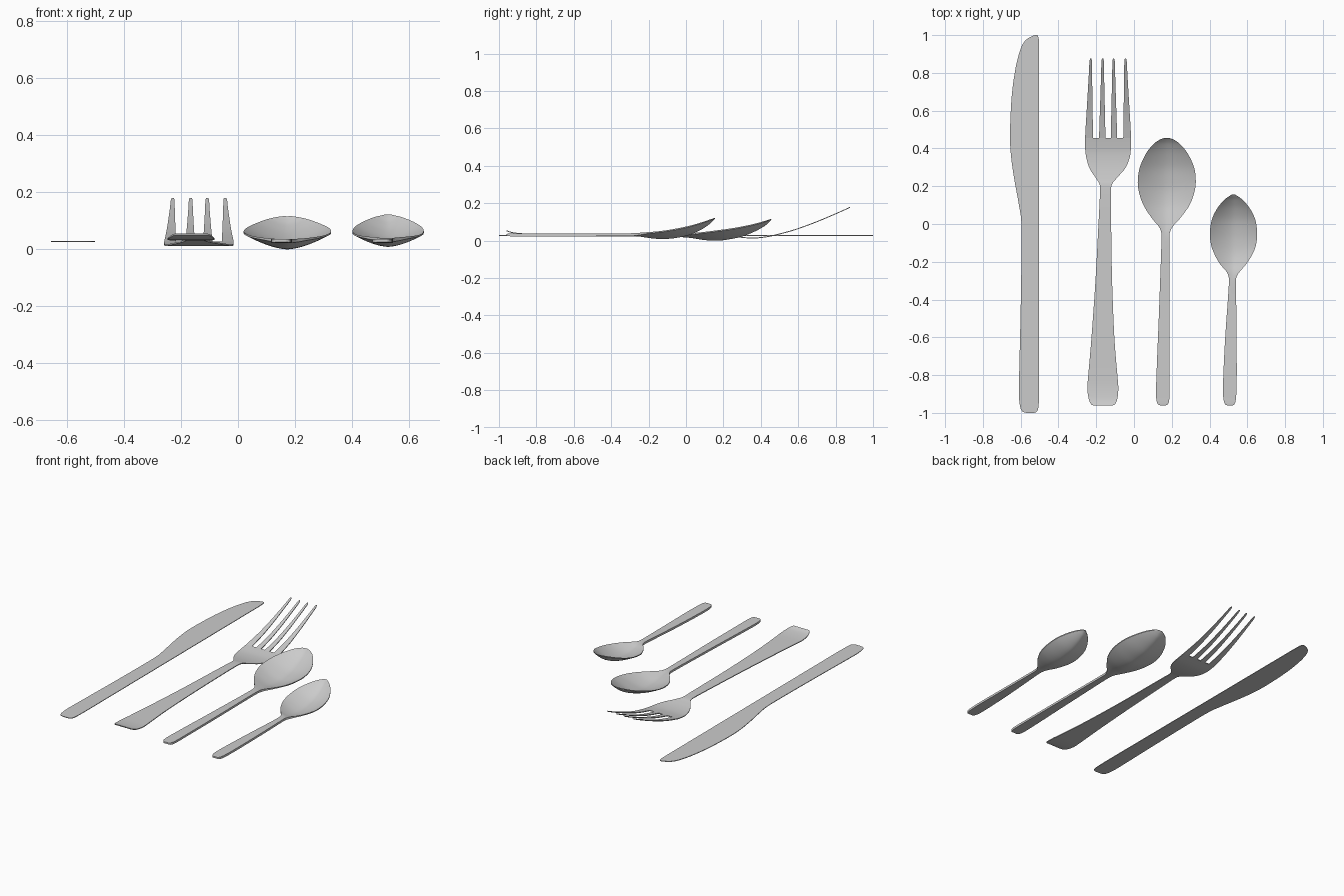
import bpy, bmesh, math


def spline(stations, steps):
    """Catmull-Rom interpolation through tuples."""
    pts = [stations[0]] + stations + [stations[-1]]
    out = []
    for i in range(1, len(pts) - 2):
        a, b, c, d = pts[i - 1:i + 3]
        for s in range(steps):
            t = s / steps
            out.append([0.5 * (2 * q + (r - p) * t + (2 * p - 5 * q + 4 * r - w) * t * t
                               + (3 * q - p - 3 * r + w) * t ** 3)
                        for p, q, r, w in zip(a, b, c, d)])
    out.append(list(stations[-1]))
    return out


def loft(bm, stations, cols=2, steps=5, power=1.6):
    """Closed slab from stations (y, left x, right x, edge z, centre z, thickness)."""
    rings = []
    for y, xl, xr, ze, zc, th in spline(stations, steps):
        top = []
        for k in range(cols + 1):
            u = 2 * k / cols - 1
            top.append((xl + (xr - xl) * k / cols, y, zc + (ze - zc) * abs(u) ** power))
        ring = top + [(x, yy, z - th) for x, yy, z in reversed(top)]
        rings.append([bm.verts.new(p) for p in ring])
    n = len(rings[0])
    for a, b in zip(rings, rings[1:]):
        for k in range(n):
            bm.faces.new((a[k], a[(k + 1) % n], b[(k + 1) % n], b[k]))
    for ring in (rings[0], rings[-1]):
        for k in range(cols):
            bm.faces.new((ring[k], ring[k + 1], ring[n - 2 - k], ring[n - 1 - k]))


def finish(bm, name):
    bmesh.ops.recalc_face_normals(bm, faces=bm.faces)
    me = bpy.data.meshes.new(name)
    bm.to_mesh(me)
    bm.free()
    ob = bpy.data.objects.new(name, me)
    bpy.context.collection.objects.link(ob)
    bpy.ops.object.select_all(action='DESELECT')
    ob.select_set(True)
    bpy.context.view_layer.objects.active = ob
    bpy.ops.object.shade_smooth_by_angle(angle=math.radians(40))


# knife: flat sheet with a straight back and a curved edge
knife = [(-1.0, -.568, -.53), (-.993, -.59, -.515), (-.97, -.602, -.506), (-.91, -.609, -.503),
         (-.8, -.608, -.502), (-.5, -.601, -.502), (-.2, -.596, -.502), (0, -.596, -.502),
         (.1, -.609, -.502), (.25, -.636, -.502), (.38, -.653, -.502), (.5, -.656, -.502),
         (.68, -.647, -.502), (.82, -.628, -.502), (.91, -.606, -.502), (.96, -.584, -.503),
         (.985, -.558, -.505), (1.0, -.525, -.511)]
bm = bmesh.new()
loft(bm, [(y, a, b, .029, .029, .004) for y, a, b in knife])
finish(bm, "knife")

# fork: handle and palm, then four tines curving up
fork = [(-.96, -.217, -.112, .056), (-.953, -.228, -.1, .053), (-.925, -.24, -.088, .045),
        (-.87, -.247, -.083, .039), (-.8, -.242, -.088, .037), (-.6, -.225, -.104, .037),
        (-.3, -.204, -.116, .037), (0, -.188, -.121, .038), (.12, -.182, -.122, .038),
        (.2, -.18, -.12, .036), (.24, -.2, -.094, .029), (.29, -.233, -.05, .021),
        (.34, -.25, -.026, .017), (.39, -.258, -.017, .018), (.455, -.259, -.015, .027)]
bm = bmesh.new()
loft(bm, [(y, a, b, z, z, .005) for y, a, b, z in fork], cols=4)
for side in (-1, 1):
    for inner, outer, tip in ((.014, .048, .029), (.08, .122, .092)):
        tine = []
        for y, f, z in ((.455, 0, .027), (.53, .17, .046), (.6, .35, .067), (.7, .6, .104),
                        (.8, .84, .146), (.86, .97, .173), (.876, 1, .181)):
            w = .006 if y < .87 else .003
            xs = [-.137 + side * (e + (tip + s * w - e) * f) for e, s in ((inner, -1), (outer, 1))]
            tine.append((y, min(xs), max(xs), z, z, .005))
        loft(bm, tine)
finish(bm, "fork")

# large spoon
large = [(-.96, .138, .168, .036, .036, .01), (-.95, .124, .182, .037, .037, .013),
         (-.91, .117, .188, .037, .037, .014), (-.8, .119, .189, .037, .037, .014),
         (-.5, .131, .189, .037, .037, .014), (-.2, .142, .187, .037, .037, .014),
         (-.1, .145, .187, .037, .037, .014), (-.05, .145, .189, .037, .035, .014),
         (-.015, .132, .204, .037, .03, .012), (.03, .095, .244, .04, .022, .008),
         (.1, .05, .294, .047, .009, .006), (.17, .026, .32, .056, .006, .006),
         (.23, .02, .327, .064, .013, .006), (.3, .031, .318, .076, .028, .006),
         (.37, .062, .286, .091, .056, .006), (.42, .1, .247, .105, .084, .006),
         (.445, .134, .213, .113, .104, .005), (.456, .162, .184, .117, .116, .004)]
bm = bmesh.new()
loft(bm, large, cols=16)
finish(bm, "large_spoon")

# small spoon
small = [(-.96, .492, .524, .036, .036, .01), (-.95, .48, .534, .037, .037, .013),
         (-.91, .472, .541, .037, .037, .014), (-.8, .473, .544, .037, .037, .014),
         (-.6, .483, .543, .037, .037, .014), (-.4, .497, .541, .038, .038, .014),
         (-.32, .502, .54, .039, .039, .014), (-.28, .501, .543, .04, .038, .014),
         (-.25, .488, .562, .042, .034, .012), (-.21, .454, .596, .045, .024, .008),
         (-.16, .426, .627, .049, .016, .006), (-.11, .408, .646, .055, .015, .006),
         (-.05, .402, .652, .065, .021, .006), (.02, .411, .643, .08, .037, .006),
         (.08, .439, .615, .097, .064, .006), (.125, .475, .578, .112, .094, .006),
         (.146, .502, .551, .119, .113, .005), (.156, .519, .534, .123, .122, .004)]
bm = bmesh.new()
loft(bm, small, cols=16)
finish(bm, "small_spoon")
